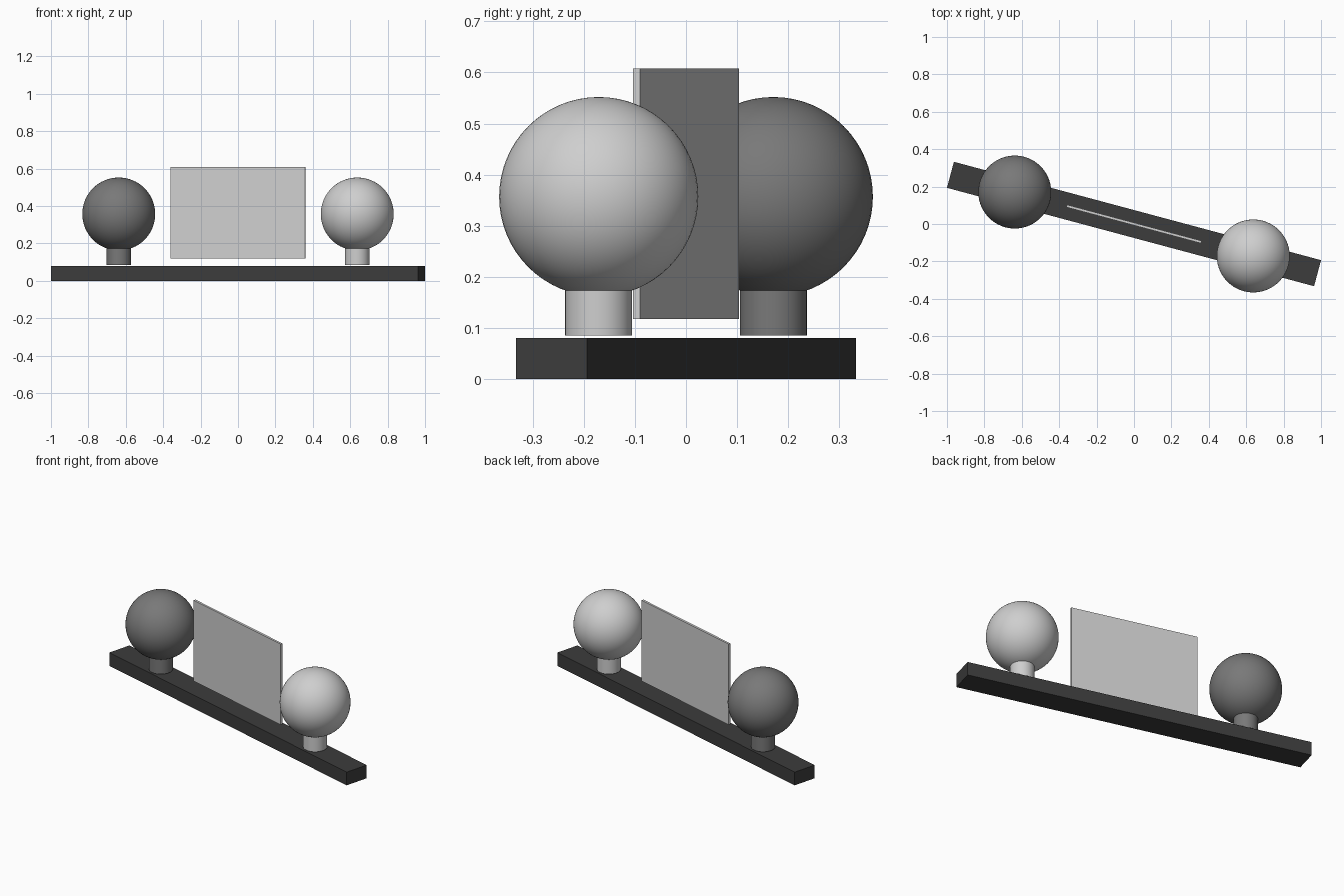
import bpy, math
from mathutils import Matrix

if "Cube" in bpy.data.objects:
    bpy.data.objects.remove(bpy.data.objects["Cube"])

ANGLE = math.radians(-15)
TURN = Matrix.Rotation(ANGLE, 4, 'Z')


def material(name, value):
    m = bpy.data.materials.new(name)
    m.diffuse_color = (value, value, value, 1)
    m.use_nodes = True
    m.node_tree.nodes["Principled BSDF"].inputs["Base Color"].default_value = m.diffuse_color
    return m


charcoal = material("charcoal", 0.045)
dark_grey = material("dark grey", 0.19)
light_grey = material("light grey", 0.62)
panel_grey = material("panel grey", 0.62)


def finish(name, mat, smooth=False):
    ob = bpy.context.object
    ob.name = name
    ob.data.materials.append(mat)
    if smooth:
        bpy.ops.object.shade_smooth_by_angle()
    # Everything sits on one axis, turned about the vertical
    bpy.context.view_layer.update()
    ob.matrix_world = TURN @ ob.matrix_world
    return ob


def box(name, size, z0, mat):
    bpy.ops.mesh.primitive_cube_add(size=1, location=(0, 0, z0 + size[2] / 2))
    ob = bpy.context.object
    ob.scale = size
    bpy.ops.object.transform_apply(location=False, rotation=False, scale=True)
    return finish(name, mat)


# Base bar and upright panel
box("base_bar", (2.032, 0.144, 0.08), 0.0, charcoal)
box("centre_panel", (0.746, 0.014, 0.49), 0.118, panel_grey)

# A ball on a short stem at each end
for side, x, mat in (("left", -0.66, dark_grey), ("right", 0.66, light_grey)):
    bpy.ops.mesh.primitive_cylinder_add(vertices=48, radius=0.0655, depth=0.1,
                                        location=(x, 0, 0.135))
    finish(side + "_stem", mat, True)
    bpy.ops.mesh.primitive_uv_sphere_add(segments=64, ring_count=32, radius=0.195,
                                         location=(x, 0, 0.357))
    finish(side + "_ball", mat, True)
